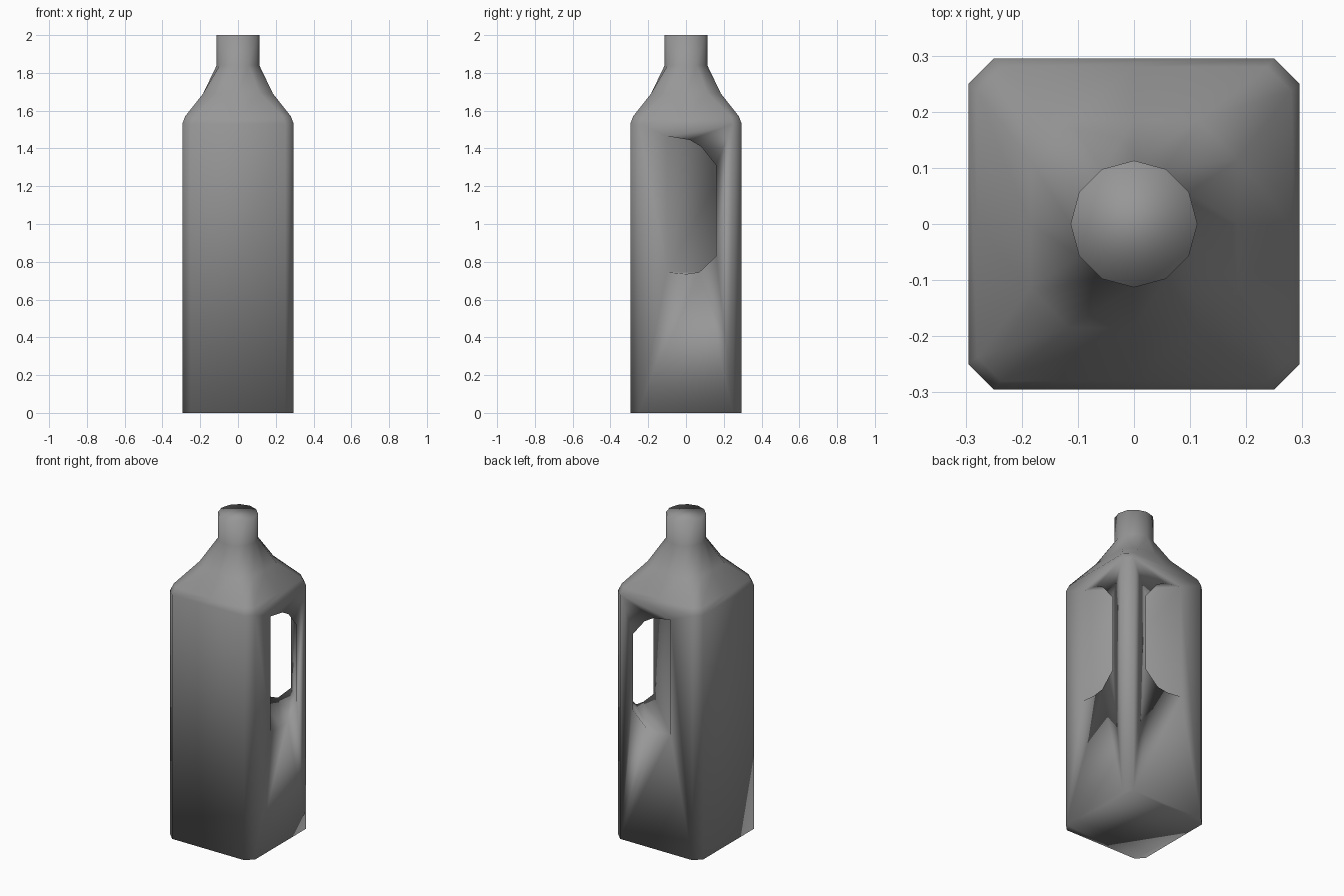
import bpy, bmesh, math
from mathutils import Vector

if "Cube" in bpy.data.objects:
    bpy.data.objects.remove(bpy.data.objects["Cube"])


def make_object(name, rings, plain_sides_below=None):
    """Loft closed rings of equal length and cap both ends."""
    bm = bmesh.new()
    loops = [[bm.verts.new(p) for p in ring] for ring in rings]
    n = len(loops[0])
    for a, b in zip(loops, loops[1:]):
        for i in range(n):
            j = (i + 1) % n
            bm.faces.new((a[i], a[j], b[j], b[i]))
    bm.faces.new(loops[0][::-1])
    bm.faces.new(loops[-1])
    if plain_sides_below is not None:
        # Remove the middle line of each flat side
        mids = [e for e in bm.edges
                if min(v.co.z for v in e.verts) < plain_sides_below
                and all(min(abs(v.co.x), abs(v.co.y)) < 1e-4 for v in e.verts)]
        bmesh.ops.dissolve_edges(bm, edges=mids, use_verts=True)
    bmesh.ops.recalc_face_normals(bm, faces=bm.faces[:])
    mesh = bpy.data.meshes.new(name)
    bm.to_mesh(mesh)
    bm.free()
    obj = bpy.data.objects.new(name, mesh)
    bpy.context.collection.objects.link(obj)
    return obj


def section(half, corner, z):
    """Twelve-sided section: side middles plus two points per corner."""
    quarter = [(half, 0), (half, corner), (corner, half)]
    pts = []
    for k in range(4):
        for x, y in quarter:
            for _ in range(k):
                x, y = -y, x
            pts.append((x, y, z))
    return pts


def circle(r, z):
    return [(r * math.cos(i * math.pi / 6), r * math.sin(i * math.pi / 6), z)
            for i in range(12)]


# Bottle: square body with cut corners, shoulder, round neck
bottle = make_object("bottle", [
    section(0.295, 0.25, 0.0),
    section(0.295, 0.25, 1.53),
    section(0.28, 0.237, 1.57),
    section(0.185, 0.115, 1.69),
    circle(0.113, 1.84),
    circle(0.113, 2.0),
], plain_sides_below=1.55)

# Grip opening: outline on the side face (y, z), swept across the corner
outline = [(-0.10, 0.745), (0.0, 0.735), (0.07, 0.745), (0.16, 0.83),
           (0.16, 1.31), (0.08, 1.41), (0.02, 1.445), (-0.10, 1.465)]
across = Vector((1, -1, 0)).normalized()
out = Vector((1, 1, 0)).normalized()


def outline_at(u):
    return [out * ((0.295 + y) / math.sqrt(2)) + across * u + Vector((0, 0, z))
            for y, z in outline]


cutter = make_object("grip_cutter", [outline_at(-0.7), outline_at(0.7)])
cutter.hide_render = True

cut = bottle.modifiers.new("grip_opening", 'BOOLEAN')
cut.operation = 'DIFFERENCE'
cut.solver = 'EXACT'
cut.object = cutter
bpy.context.view_layer.objects.active = bottle
bottle.select_set(True)
bpy.ops.object.modifier_apply(modifier=cut.name)
bpy.data.objects.remove(cutter)

# Dark grey plastic
plastic = bpy.data.materials.new("dark_grey_plastic")
plastic.diffuse_color = (0.31, 0.31, 0.31, 1)
plastic.use_nodes = True
plastic.node_tree.nodes["Principled BSDF"].inputs["Base Color"].default_value = plastic.diffuse_color
bottle.data.materials.clear()
bottle.data.materials.append(plastic)

# Soft moulded shading over the whole bottle
for face in bottle.data.polygons:
    face.use_smooth = True
    face.material_index = 0
